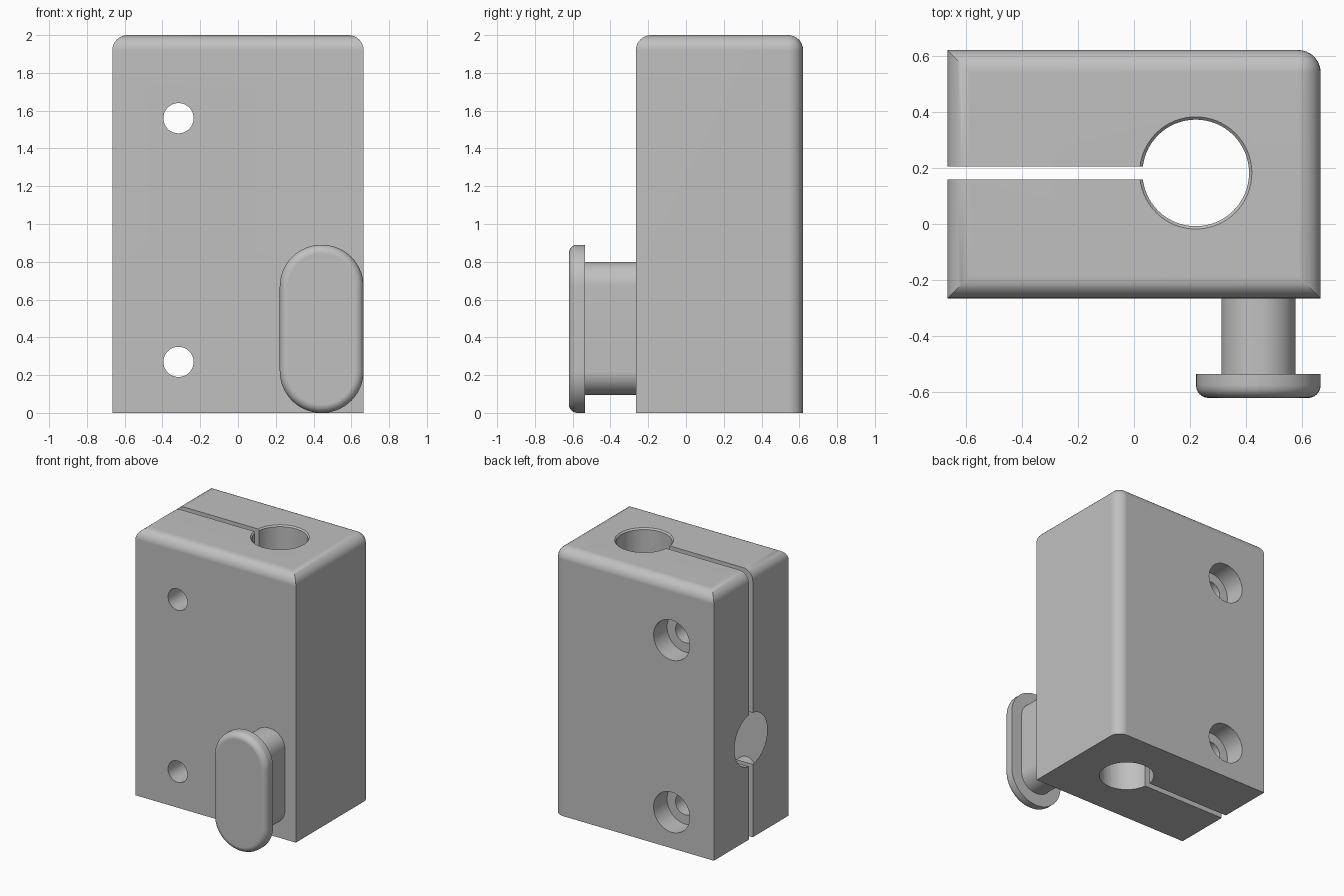
import bpy, bmesh
from math import pi, sin, cos, radians
from mathutils import Matrix, Vector

if "Cube" in bpy.data.objects:
    bpy.data.objects.remove(bpy.data.objects["Cube"], do_unlink=True)

GREY = (0.53, 0.53, 0.53, 1.0)
grey = bpy.data.materials.new("plain grey")
grey.use_nodes = True
grey.diffuse_color = GREY
grey.node_tree.nodes["Principled BSDF"].inputs["Base Color"].default_value = GREY


def to_object(name, bm):
    bmesh.ops.recalc_face_normals(bm, faces=bm.faces)
    mesh = bpy.data.meshes.new(name)
    bm.to_mesh(mesh)
    bm.free()
    mesh.materials.append(grey)
    ob = bpy.data.objects.new(name, mesh)
    bpy.context.collection.objects.link(ob)
    return ob


def activate(ob):
    bpy.ops.object.select_all(action='DESELECT')
    ob.select_set(True)
    bpy.context.view_layer.objects.active = ob


def box(lo, hi):
    lo, hi = Vector(lo), Vector(hi)
    bm = bmesh.new()
    bmesh.ops.create_cube(bm, size=1, matrix=Matrix.Translation((lo + hi) / 2)
                          @ Matrix.Diagonal((*(hi - lo), 1)))
    return bm


def cylinder(start, end, r1, r2=None):
    start, end = Vector(start), Vector(end)
    axis = end - start
    turn = axis.to_track_quat('Z', 'Y').to_matrix().to_4x4()
    bm = bmesh.new()
    bmesh.ops.create_cone(bm, cap_ends=True, segments=64, radius1=r1,
                          radius2=r1 if r2 is None else r2, depth=axis.length,
                          matrix=Matrix.Translation((start + end) / 2) @ turn)
    return bm


def cut(target, bm):
    cutter = to_object("cutter", bm)
    cutter.hide_render = True
    activate(target)
    mod = target.modifiers.new("cut", 'BOOLEAN')
    mod.operation = 'DIFFERENCE'
    mod.solver = 'EXACT'
    mod.object = cutter
    bpy.ops.object.modifier_apply(modifier=mod.name)
    bpy.data.objects.remove(cutter, do_unlink=True)


def smooth(ob):
    activate(ob)
    bpy.ops.object.shade_smooth_by_angle(angle=radians(30))
    mod = ob.modifiers.new("even normals", 'WEIGHTED_NORMAL')
    mod.keep_sharp = True


def rounded_plate(name, cx, cz, width, height, radius, front, back, fillet=0):
    """Rounded outline in x-z, extruded along y, with an optional front fillet."""
    bm = bmesh.new()
    verts = []
    steps = 14
    for k, (sx, sz) in enumerate([(1, 1), (-1, 1), (-1, -1), (1, -1)]):
        for i in range(steps + 1):
            a = (k + i / steps) * pi / 2
            verts.append(bm.verts.new((cx + sx * (width / 2 - radius) + radius * cos(a), front,
                                       cz + sz * (height / 2 - radius) + radius * sin(a))))
    face = bm.faces.new(verts)
    new = bmesh.ops.extrude_face_region(bm, geom=[face])["geom"]
    bmesh.ops.translate(bm, vec=(0, back - front, 0),
                        verts=[g for g in new if isinstance(g, bmesh.types.BMVert)])
    if not face.is_valid or len(bm.faces) < len(verts) + 2:
        bm.faces.new([v for v in verts if v.is_valid])
    bmesh.ops.remove_doubles(bm, verts=bm.verts, dist=0.0005)
    bmesh.ops.recalc_face_normals(bm, faces=bm.faces)
    if fillet:
        rim = [e for e in bm.edges if all(abs(v.co.y - front) < 1e-4 for v in e.verts)]
        bmesh.ops.bevel(bm, geom=rim, offset=fillet, segments=6, profile=0.5, affect='EDGES')
    smooth(to_object(name, bm))


# Clamp block: rounded top rim and one rounded upright back edge
X, FRONT, BACK, TOP = 0.665, -0.265, 0.62, 2.0
bm = box((-X, FRONT, 0), (X, BACK, TOP))
edges = [e for e in bm.edges
         if all(v.co.z > TOP - 0.01 for v in e.verts)
         or all(v.co.x > 0 and v.co.y > 0 for v in e.verts)]
bmesh.ops.bevel(bm, geom=edges, offset=0.08, segments=8, profile=0.5, affect='EDGES')
block = to_object("clamp_block", bm)

# Upright bore with eased top rim, and the slit that opens it
BX, BY, BR = 0.22, 0.182, 0.19
cut(block, cylinder((BX, BY, -0.1), (BX, BY, TOP + 0.1), BR))
cut(block, cylinder((BX, BY, TOP - 0.012), (BX, BY, TOP + 0.012), BR - 0.002, BR + 0.022))
cut(block, box((-1, BY - 0.023, -0.1), (BX, BY + 0.023, TOP + 0.1)))

# Side bore running into the upright bore
cut(block, cylinder((-1, BY, 0.74), (BX, BY, 0.74), BR + 0.004))

# Screw holes with counterbores at the back
for z in (0.27, 1.56):
    cut(block, cylinder((-0.315, -1, z), (-0.315, 1, z), 0.08))
    cut(block, cylinder((-0.315, BACK - 0.16, z), (-0.315, 1, z), 0.15))
smooth(block)

# Hook stud: stem and oval head
rounded_plate("hook_stem", 0.443, 0.447, 0.264, 0.705, 0.125, -0.55, FRONT + 0.02)
rounded_plate("hook_head", 0.443, 0.445, 0.444, 0.89, 0.221, -0.62, -0.535, 0.045)
